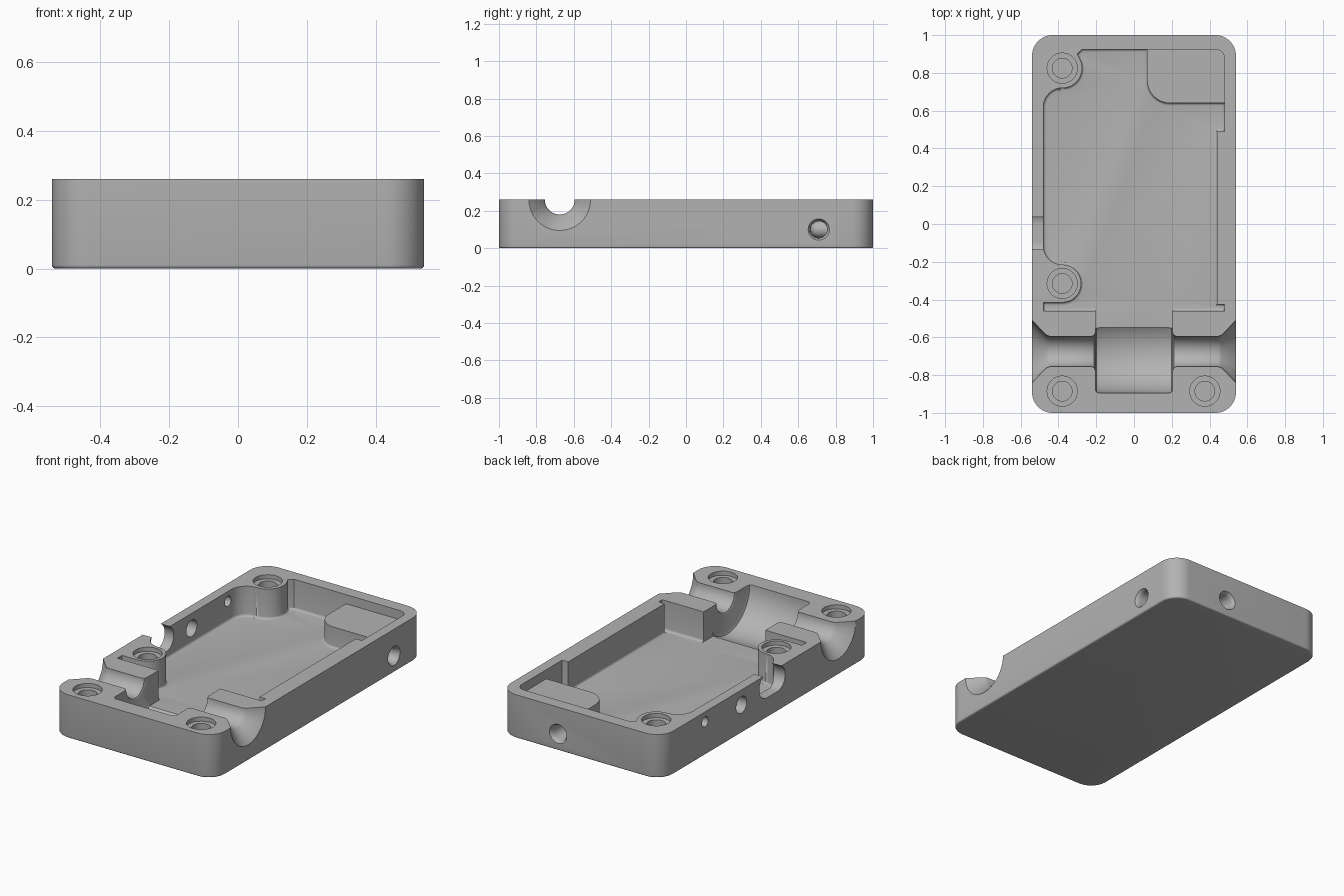
import bpy, bmesh
from math import sin, cos, pi, radians
from mathutils import Vector, Matrix

old = bpy.data.objects.get("Cube")
if old:
    bpy.data.objects.remove(old, do_unlink=True)

grey = bpy.data.materials.new("plain grey")
grey.use_nodes = True
grey.diffuse_color = (0.45, 0.45, 0.45, 1)
grey.node_tree.nodes["Principled BSDF"].inputs["Base Color"].default_value = grey.diffuse_color


def finish(bm, name):
    bmesh.ops.recalc_face_normals(bm, faces=bm.faces)
    mesh = bpy.data.meshes.new(name)
    bm.to_mesh(mesh)
    bm.free()
    mesh.materials.append(grey)
    obj = bpy.data.objects.new(name, mesh)
    bpy.context.collection.objects.link(obj)
    return obj


def arc(cx, cy, r, start, end, n=10):
    angles = [radians(start + (end - start) * i / n) for i in range(n + 1)]
    return [(cx + r * cos(a), cy + r * sin(a)) for a in angles]


def rounded_rect(x0, x1, y0, y1, r, n=10):
    return (arc(x1 - r, y0 + r, r, -90, 0, n) + arc(x1 - r, y1 - r, r, 0, 90, n)
            + arc(x0 + r, y1 - r, r, 90, 180, n) + arc(x0 + r, y0 + r, r, 180, 270, n))


def prism(name, outline, low, high, bevel=0.0, matrix=None):
    """Extruded outline with an optional rounded lower edge."""
    bm = bmesh.new()
    base = bm.faces.new([bm.verts.new((x, y, low)) for x, y in outline])
    bm.normal_update()
    made = bmesh.ops.extrude_face_region(bm, geom=[base])["geom"]
    top = [v for v in made if isinstance(v, bmesh.types.BMVert)]
    bmesh.ops.translate(bm, verts=top, vec=(0, 0, high - low))
    if not any(len(f.verts) > 4 and all(abs(v.co.z - low) < 1e-6 for v in f.verts) for f in bm.faces):
        rim = [e for e in bm.edges if all(abs(v.co.z - low) < 1e-6 for v in e.verts)]
        bmesh.ops.contextual_create(bm, geom=rim)
    if bevel:
        rim = [e for e in bm.edges if all(abs(v.co.z - low) < 1e-6 for v in e.verts)]
        bmesh.ops.bevel(bm, geom=rim, offset=bevel, segments=4, profile=0.5,
                        affect='EDGES', clamp_overlap=False)
    if matrix:
        bm.transform(matrix)
    return finish(bm, name)


def lathe(name, profile, origin, axis, n=32):
    """Solid of revolution; profile is (distance along axis, radius)."""
    bm = bmesh.new()
    rings = [[bm.verts.new((r * cos(2 * pi * i / n), r * sin(2 * pi * i / n), t)) for i in range(n)]
             for t, r in profile]
    for a, b in zip(rings, rings[1:]):
        for i in range(n):
            j = (i + 1) % n
            bm.faces.new((a[i], a[j], b[j], b[i]))
    bm.faces.new(rings[0][::-1])
    bm.faces.new(rings[-1])
    turn = Vector(axis).to_track_quat('Z', 'Y').to_matrix().to_4x4()
    bm.transform(Matrix.Translation(origin) @ turn)
    return finish(bm, name)


H, FLOOR = 0.26, 0.08
OVER = H + 0.1
body = prism("case_half", rounded_rect(-0.54, 0.54, -1, 1, 0.11, 12), 0, H, 0.01)
cutters = []

# Main cavity, wrapping around the two inner screw bosses and the corner block
cavity = [(-0.48, -0.46), (0.48, -0.46), (0.48, -0.425), (0.44, -0.425), (0.44, 0.49),
          (0.48, 0.49), (0.48, 0.64)]
cavity += arc(0.19, 0.76, 0.12, 270, 180)
cavity += [(0.07, 0.925), (-0.275, 0.925), (-0.3, 0.9)]
cavity += arc(-0.38, 0.825, 0.105, 25, -90, 14)
cavity += arc(-0.38, 0.62, 0.1, 90, 180)
cavity += arc(-0.38, -0.115, 0.1, 180, 270)
cavity += arc(-0.38, -0.315, 0.1, 90, -90, 18)
cavity += [(-0.48, -0.415)]
cutters.append(prism("cavity_cutter", cavity, FLOOR, OVER, 0.014))

# Recess above the corner block
cutters.append(prism("block_recess_cutter", rounded_rect(0.03, 0.48, 0.56, 0.925, 0.05, 6), 0.205, OVER))

# Floor continued forward into the cross trough
cutters.append(prism("floor_link_cutter", [(-0.205, -0.55), (0.205, -0.55), (0.205, -0.4), (-0.205, -0.4)],
                     FLOOR, OVER))

# Cross trough: wide drum in the middle, narrow necks, flared mouths
half = [(0.185, 0.22), (0.199, 0.214), (0.205, 0.2), (0.205, 0.1), (0.211, 0.086), (0.225, 0.08),
        (0.445, 0.08), (0.465, 0.088), (0.54, 0.165), (0.58, 0.206)]
trough = [(-t, r) for t, r in reversed(half)] + half
cutters.append(lathe("trough_cutter", trough, (0, -0.675, H), (1, 0, 0), 64))

# Counterbored screw holes
for x, y in ((-0.38, 0.825), (-0.38, -0.315), (-0.38, -0.885), (0.375, -0.885)):
    cutters.append(lathe("screw_hole_cutter", [(-0.18, 0.052), (-0.025, 0.052), (-0.025, 0.08), (0.1, 0.08)],
                         (x, y, H), (0, 0, 1)))

# Cord tunnel: two countersunk bores that meet inside the corner block
for axis, length in (((1, 0, 0), 0.39), ((0, 1, 0), 0.29)):
    bore = [(-0.045 * cos(a), 0.045 * sin(a)) for a in (0.1, 0.4, 0.8, 1.2, pi / 2)]
    bore += [(length - 0.03, 0.045), (length - 0.01, 0.049), (length, 0.057), (length + 0.05, 0.1)]
    cutters.append(lathe("cord_tunnel_cutter", bore, (0.15, 0.71, 0.1), axis))

# Round openings in the right wall
for y, z, r in ((0.59, 0.2, 0.03), (0.245, 0.17, 0.05)):
    cutters.append(lathe("side_hole_cutter", [(-0.1, r), (0.1, r)], (-0.51, y, z), (1, 0, 0)))

# Socket opening in the right wall, with a shallow outer lip
sideways = Matrix(((0, 0, 1, 0), (1, 0, 0, 0), (0, 1, 0, 0), (0, 0, 0, 1)))
for grow, x0, x1 in ((0, -0.6, -0.44), (0.012, -0.6, -0.522)):
    slot = rounded_rect(-0.17 - grow, 0.075 + grow, 0.12 - grow, 0.27 + grow, 0.074 + grow)
    cutters.append(prism("socket_cutter", slot, x0, x1, 0, sideways))

# Carve everything out of the solid
for cutter in cutters:
    mod = body.modifiers.new(cutter.name, 'BOOLEAN')
    mod.operation = 'DIFFERENCE'
    mod.solver = 'EXACT'
    mod.object = cutter
    cutter.hide_render = True
bpy.context.view_layer.update()
evaluated = body.evaluated_get(bpy.context.evaluated_depsgraph_get())
carved = bpy.data.meshes.new_from_object(evaluated)
body.modifiers.clear()
body.data = carved
for cutter in cutters:
    bpy.data.objects.remove(cutter, do_unlink=True)

bpy.ops.object.select_all(action='DESELECT')
body.select_set(True)
bpy.context.view_layer.objects.active = body
bpy.ops.object.shade_smooth_by_angle(angle=radians(30))
